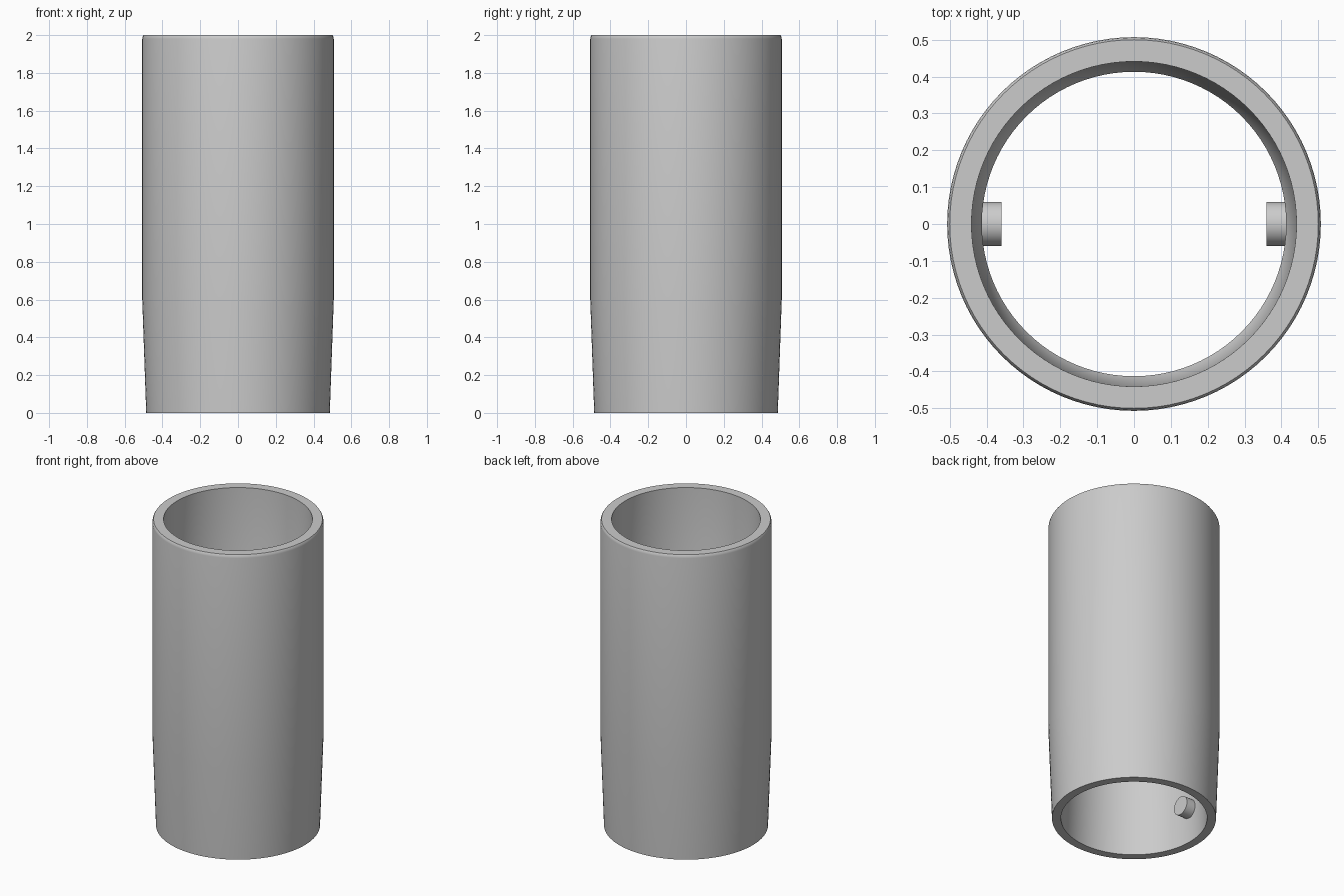
import bpy
import bmesh
import math
from mathutils import Matrix

cube = bpy.data.objects.get("Cube")
if cube:
    bpy.data.objects.remove(cube, do_unlink=True)

grey = bpy.data.materials.new("light_grey")
grey.use_nodes = True
colour = (0.6, 0.6, 0.6, 1)
grey.diffuse_color = colour
grey.node_tree.nodes["Principled BSDF"].inputs["Base Color"].default_value = colour


def finish(bm, name):
    """Turn a bmesh into a smooth-shaded object that keeps its sharp edges."""
    bmesh.ops.recalc_face_normals(bm, faces=bm.faces)
    mesh = bpy.data.meshes.new(name)
    bm.to_mesh(mesh)
    bm.free()
    mesh.materials.append(grey)
    obj = bpy.data.objects.new(name, mesh)
    bpy.context.collection.objects.link(obj)
    bpy.ops.object.select_all(action="DESELECT")
    obj.select_set(True)
    bpy.context.view_layer.objects.active = obj
    bpy.ops.object.shade_smooth_by_angle(angle=math.radians(25))
    return obj


def lathe(name, profile, segments=96):
    """Revolve a closed (radius, height) profile around z."""
    bm = bmesh.new()
    verts = [bm.verts.new((r, 0, z)) for r, z in profile]
    edges = [bm.edges.new((v, verts[i - 1])) for i, v in enumerate(verts)]
    bmesh.ops.spin(bm, geom=verts + edges, cent=(0, 0, 0), axis=(0, 0, 1),
                   angle=math.tau, steps=segments, use_merge=True)
    bmesh.ops.remove_doubles(bm, verts=bm.verts, dist=0.0001)
    return finish(bm, name)


# Hollow sleeve: tapered foot, bevelled rim, stepped bore
lathe("sleeve", [
    (0.486, 0), (0.507, 0.6), (0.507, 1.98), (0.505, 1.992), (0.5, 2),
    (0.441, 2), (0.427, 0.63), (0.413, 0.6), (0.433, 0),
])

# Two locating pegs on opposite sides of the bore
for side, name in ((1, "left_peg"), (-1, "right_peg")):
    bm = bmesh.new()
    place = Matrix.Translation((side * 0.4, 0, 0.22)) @ Matrix.Rotation(math.pi / 2, 4, "Y")
    bmesh.ops.create_cone(bm, cap_ends=True, segments=32, radius1=0.06,
                          radius2=0.06, depth=0.08, matrix=place)
    finish(bm, name)
